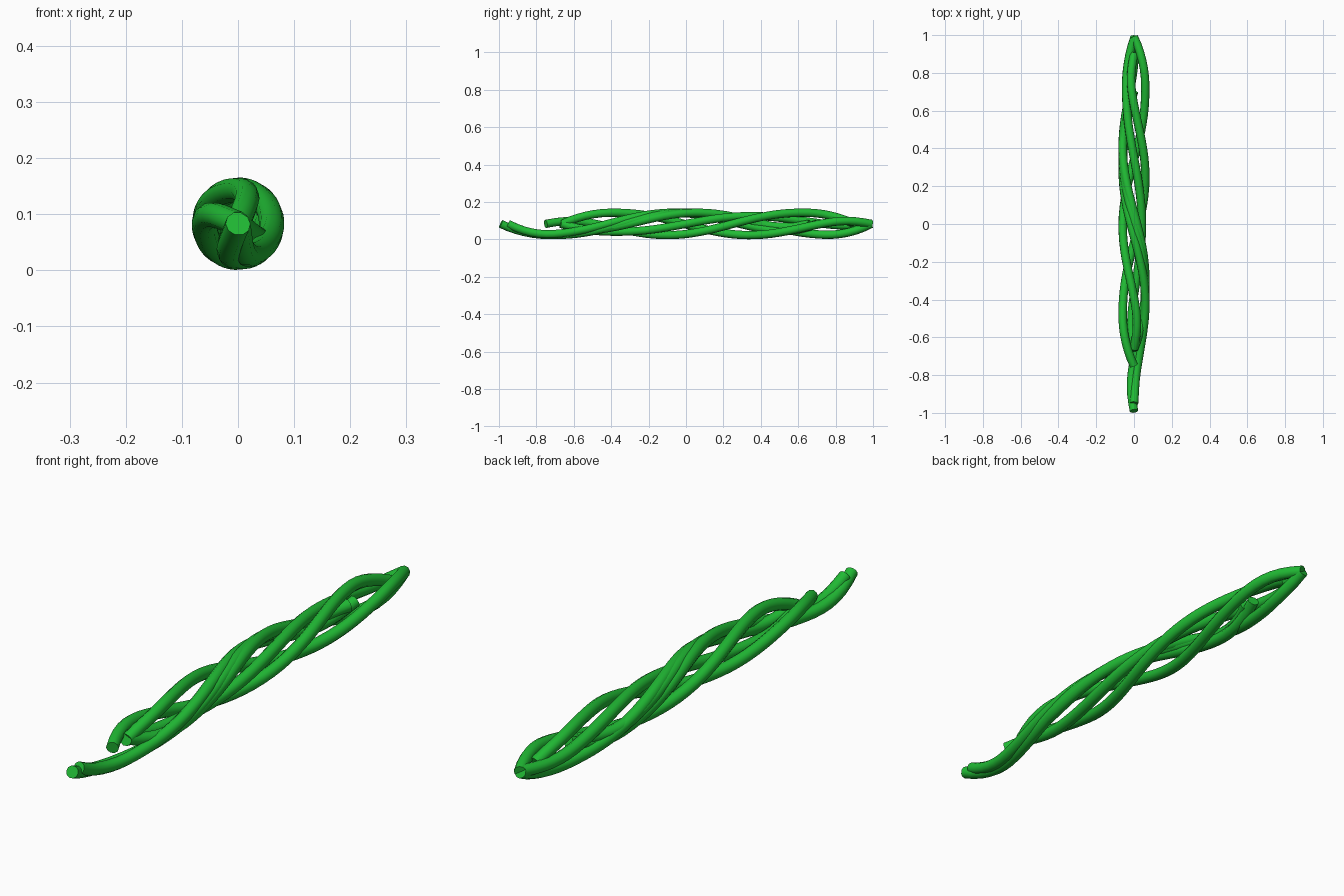
import bpy
import math

cube = bpy.data.objects.get("Cube")
if cube:
    bpy.data.objects.remove(cube)

AXIS_Z = 0.083     # height of the bundle's axis
THICK = 0.0225     # stem radius
LENGTH = 1.65      # length of one stem
TAPER = 0.27       # length over which a stem leaves the axis
STEPS = 40

green = bpy.data.materials.new("vine_green")
green.use_nodes = True
green.diffuse_color = (0.015, 0.5, 0.035, 1)
green.node_tree.nodes["Principled BSDF"].inputs["Base Color"].default_value = green.diffuse_color


def vine(name, start, angle, radius=0.06):
    """A tube that leaves the axis at an angle, coils three quarters round and returns."""
    curve = bpy.data.curves.new(name, "CURVE")
    curve.dimensions = "3D"
    curve.bevel_depth = THICK
    curve.bevel_resolution = 3
    curve.use_fill_caps = True
    spline = curve.splines.new("POLY")
    spline.points.add(STEPS)
    for i, p in enumerate(spline.points):
        s = LENGTH * i / STEPS
        x = 2 * i / STEPS - 1
        # the coil slows down towards both ends
        a = math.radians(angle + 135 + 212 * x - 57 * x ** 5)
        t = min(1, min(s, LENGTH - s) / TAPER)
        r = radius * (1 - (1 - t) ** 2.4)
        p.co = (r * math.cos(a), start + s, AXIS_Z + r * math.sin(a), 1)
    curve.materials.append(green)
    obj = bpy.data.objects.new(name, curve)
    bpy.context.collection.objects.link(obj)

    # turn into a mesh with smooth sides and crisp end caps
    bpy.ops.object.select_all(action="DESELECT")
    obj.select_set(True)
    bpy.context.view_layer.objects.active = obj
    bpy.ops.object.convert(target="MESH")
    bpy.ops.object.shade_smooth_by_angle(angle=math.radians(40))


# stems: name, first y, direction in which it leaves the axis, coil radius
vine("lower_vine", -0.99, -90)
vine("lower_right_vine", -0.95, -60)
vine("upper_vine", -0.66, 90)
vine("left_vine", -0.75, 180)
vine("right_vine", -0.66, -18)
vine("inner_vine", -0.67, -95, 0.042)
